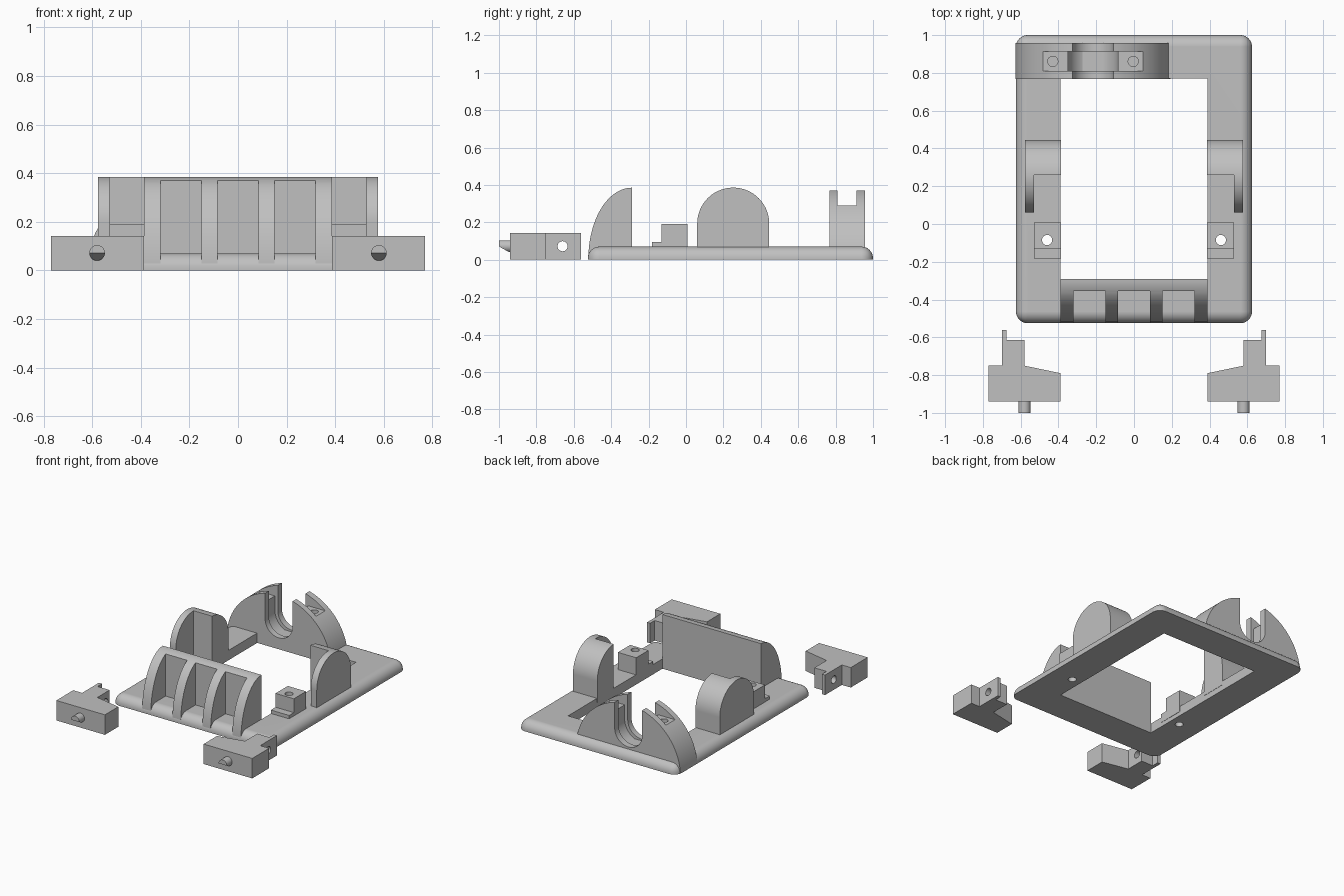
import bpy, bmesh
from math import sin, cos, pi

if "Cube" in bpy.data.objects:
    bpy.data.objects.remove(bpy.data.objects["Cube"], do_unlink=True)

grey = bpy.data.materials.new("plain grey")
GREY = (0.53, 0.53, 0.53, 1)
grey.diffuse_color = GREY
grey.use_nodes = True
grey.node_tree.nodes["Principled BSDF"].inputs["Base Color"].default_value = GREY


def to_object(name, bm):
    bmesh.ops.recalc_face_normals(bm, faces=bm.faces)
    mesh = bpy.data.meshes.new(name)
    bm.to_mesh(mesh)
    bm.free()
    mesh.materials.append(grey)
    obj = bpy.data.objects.new(name, mesh)
    bpy.context.collection.objects.link(obj)
    return obj


def prism(name, profile, axis, a, b):
    """Extrude a 2D profile along an axis from a to b."""
    place = {"X": lambda p, t: (t, p[0], p[1]),
             "Y": lambda p, t: (p[0], t, p[1]),
             "Z": lambda p, t: (p[0], p[1], t)}[axis]
    bm = bmesh.new()
    rings = [[bm.verts.new(place(p, t)) for p in profile] for t in (a, b)]
    bm.faces.new(rings[0])
    bm.faces.new(rings[1])
    n = len(profile)
    for i in range(n):
        j = (i + 1) % n
        bm.faces.new((rings[0][i], rings[0][j], rings[1][j], rings[1][i]))
    return to_object(name, bm)


def rect(u0, u1, v0, v1):
    return [(u0, v0), (u1, v0), (u1, v1), (u0, v1)]


def arc(u, v, ru, rv, start, end, n):
    angles = [start + (end - start) * i / n for i in range(n + 1)]
    return [(u + ru * cos(t), v + rv * sin(t)) for t in angles]


def circle(u, v, r, n=32):
    return arc(u, v, r, r, 0, 2 * pi, n)[:-1]


def cut(obj, *cutters):
    for cutter in cutters:
        mod = obj.modifiers.new("cut", "BOOLEAN")
        mod.operation = "DIFFERENCE"
        mod.solver = "EXACT"
        mod.object = cutter
    bpy.context.view_layer.update()
    graph = bpy.context.evaluated_depsgraph_get()
    mesh = bpy.data.meshes.new_from_object(obj.evaluated_get(graph))
    obj.modifiers.clear()
    obj.data = mesh
    for cutter in cutters:
        bpy.data.objects.remove(cutter, do_unlink=True)


parts = []

# Base frame with rounded corners and upper rim
bm = bmesh.new()
bmesh.ops.create_cube(bm, size=1)
for v in bm.verts:
    v.co = (v.co.x * 1.25, v.co.y * 1.525 + 0.2375, (v.co.z + 0.5) * 0.07)
rim = [e for e in bm.edges if max(v.co.z for v in e.verts) > 0.01]
bmesh.ops.bevel(bm, geom=rim, offset=0.062, segments=8, profile=0.5, affect="EDGES")
frame = to_object("base_frame", bm)
cut(frame,
    prism("opening", rect(-0.388, 0.388, -0.29, 0.77), "Z", -1, 1),
    *[prism("screw_hole", circle(s * 0.46, -0.085, 0.027), "Z", -1, 1) for s in (-1, 1)])
parts.append(frame)

# Curved front wall with three recessed bays
profile = arc(-0.29, 0.005, 0.232, 0.38, pi / 2, pi, 24) + [(-0.29, 0.005)]
wall = prism("front_wall", profile, "X", -0.388, 0.388)
cut(wall, *[prism("bay", rect(x - 0.085, x + 0.085, -0.7, -0.355), "Z", -0.1, 0.6)
            for x in (-0.235, 0, 0.235)])
parts.append(wall)

# Rear cradle: round arch with a U slot, wider inner groove and clamp channel
CX, BACK, FRONT = -0.217, 0.957, 0.768
profile = [p for p in arc(CX, -0.02, 0.41, 0.405, 0.06, pi - 0.06, 64)]
cradle = prism("rear_cradle", profile, "Y", FRONT, BACK)


def u_slot(r, y0, y1):
    return prism("slot", arc(CX, 0.19, r, r, pi, 2 * pi, 32) + [(CX + r, 1), (CX - r, 1)],
                 "Y", y0, y1)


cut(cradle,
    u_slot(0.108, FRONT - 0.1, BACK + 0.1),
    u_slot(0.132, 0.81, 0.912),
    prism("channel", rect(-1, 1, 0.81, 0.912), "Z", 0.29, 1),
    *[prism("clamp_hole", circle(CX + s * 0.213, 0.861, 0.027), "Z", 0.1, 0.6)
      for s in (-1, 1)])
parts.append(cradle)

for s, side in ((1, "left"), (-1, "right")):
    # Side support: arched block with its inner front half cut away
    profile = [(0.06, 0.04), (0.445, 0.04)] + arc(0.2525, 0.193, 0.1925, 0.1925, 0, pi, 40)
    support = prism(side + "_side_support", profile, "X", s * 0.386, s * 0.577)
    cut(support, prism("pocket", rect(s * 0.3, s * 0.53, -0.2, 0.26), "Z", -0.1, 1))
    parts.append(support)

    # Stepped screw post
    profile = [(-0.183, 0.03), (0.008, 0.03), (0.008, 0.192),
               (-0.13, 0.192), (-0.13, 0.094), (-0.183, 0.094)]
    post = prism(side + "_screw_post", profile, "X", s * 0.386, s * 0.53)
    cut(post, prism("screw_hole", circle(s * 0.46, -0.085, 0.027), "Z", -0.1, 1))
    parts.append(post)

    # Loose bracket with a stem, thin tongue and cross hole
    outline = [(0.77, -0.94), (0.388, -0.94), (0.388, -0.79), (0.58, -0.75), (0.58, -0.613),
               (0.675, -0.613), (0.675, -0.562), (0.70, -0.562), (0.70, -0.75), (0.77, -0.75)]
    bracket = prism(side + "_bracket", [(s * x, y) for x, y in outline], "Z", 0, 0.142)
    cut(bracket, prism("cross_hole", circle(-0.66, 0.072, 0.027), "X", s * 0.3, s * 0.9))
    parts.append(bracket)

    # Latch pin with a slanted underside
    pin = prism(side + "_latch_pin", circle(s * 0.58, 0.072, 0.032), "Y", -1, -0.93)
    cut(pin, prism("slant", [(-1.02, 0.082), (-0.945, 0.04), (-0.945, 0), (-1.02, 0)],
                   "X", s * 0.4, s * 0.7))
    parts.append(pin)

# Smooth the curves, keep edges crisp
for obj in parts:
    bpy.ops.object.select_all(action="DESELECT")
    obj.select_set(True)
    bpy.context.view_layer.objects.active = obj
    bpy.ops.object.shade_smooth_by_angle(angle=0.45)
    obj.modifiers.new("even_normals", "WEIGHTED_NORMAL").keep_sharp = True
